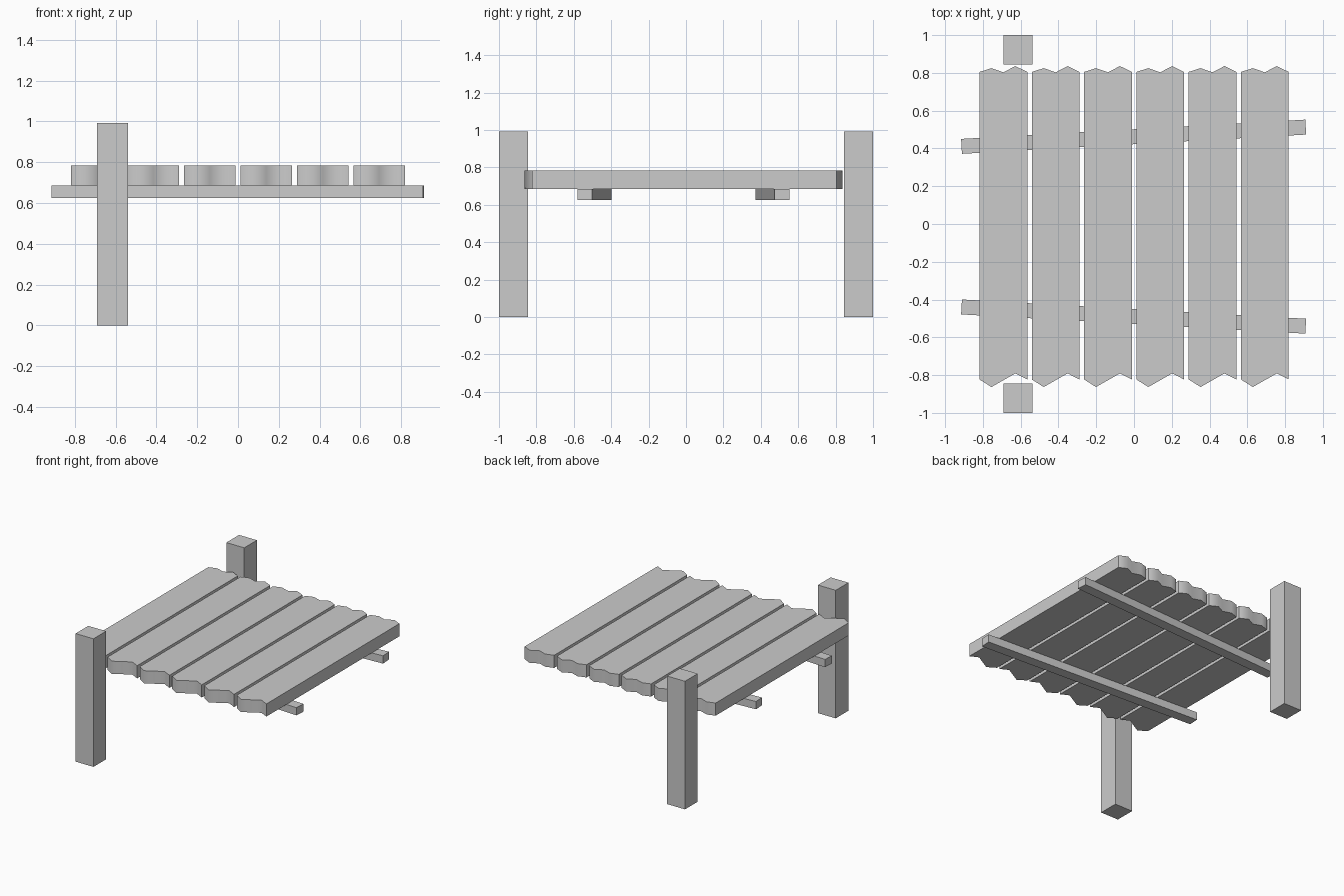
import bpy, bmesh, math

if "Cube" in bpy.data.objects:
    bpy.data.objects.remove(bpy.data.objects["Cube"])


def box(name, center, size, angle=0.0):
    bm = bmesh.new()
    bmesh.ops.create_cube(bm, size=1)
    bmesh.ops.scale(bm, vec=size, verts=bm.verts)
    mesh = bpy.data.meshes.new(name)
    bm.to_mesh(mesh)
    bm.free()
    obj = bpy.data.objects.new(name, mesh)
    obj.location = center
    obj.rotation_euler.z = angle
    bpy.context.collection.objects.link(obj)
    return obj


# Plank outline: wavy front end, then wavy back end
W = 0.253
xs = [0, W / 4, W / 2, W * 3 / 4, W]
front_y = [-0.823, -0.863, -0.827, -0.791, -0.823]
back_y = [0.805, 0.825, 0.803, 0.836, 0.805]
outline = list(zip(xs, front_y)) + list(zip(xs, back_y))[::-1]


def plank(name, x0, z0, z1):
    bm = bmesh.new()
    face = bm.faces.new([bm.verts.new((x, y, z0)) for x, y in outline])
    ext = bmesh.ops.extrude_face_region(bm, geom=[face], use_keep_orig=True)
    top = [g for g in ext["geom"] if isinstance(g, bmesh.types.BMVert)]
    bmesh.ops.translate(bm, vec=(0, 0, z1 - z0), verts=top)
    bmesh.ops.recalc_face_normals(bm, faces=bm.faces)
    # Smooth only the waves; keep the rims and long sides crisp
    for f in bm.faces:
        f.smooth = True
    for e in bm.edges:
        a, b = e.verts
        vertical = abs(a.co.z - b.co.z) > 0.01
        inner = 0.01 < a.co.x < W - 0.01
        e.smooth = vertical and inner
    mesh = bpy.data.meshes.new(name)
    bm.to_mesh(mesh)
    bm.free()
    obj = bpy.data.objects.new(name, mesh)
    obj.location.x = x0
    bpy.context.collection.objects.link(obj)


# Six deck planks
for i in range(6):
    plank(f"deck_plank_{i + 1}", -0.818 + i * 0.2768, 0.685, 0.783)

# Two slightly skewed support beams
tilt = math.radians(3.2)
box("back_beam", (-0.002, 0.462, 0.655), (1.825, 0.079, 0.06), tilt)
box("front_beam", (-0.002, -0.490, 0.655), (1.825, 0.079, 0.06), -tilt)

# Two posts
for name, side in (("front_post", -1), ("back_post", 1)):
    box(name, (-0.615, side * 0.9225, 0.496), (0.153, 0.155, 0.992))
